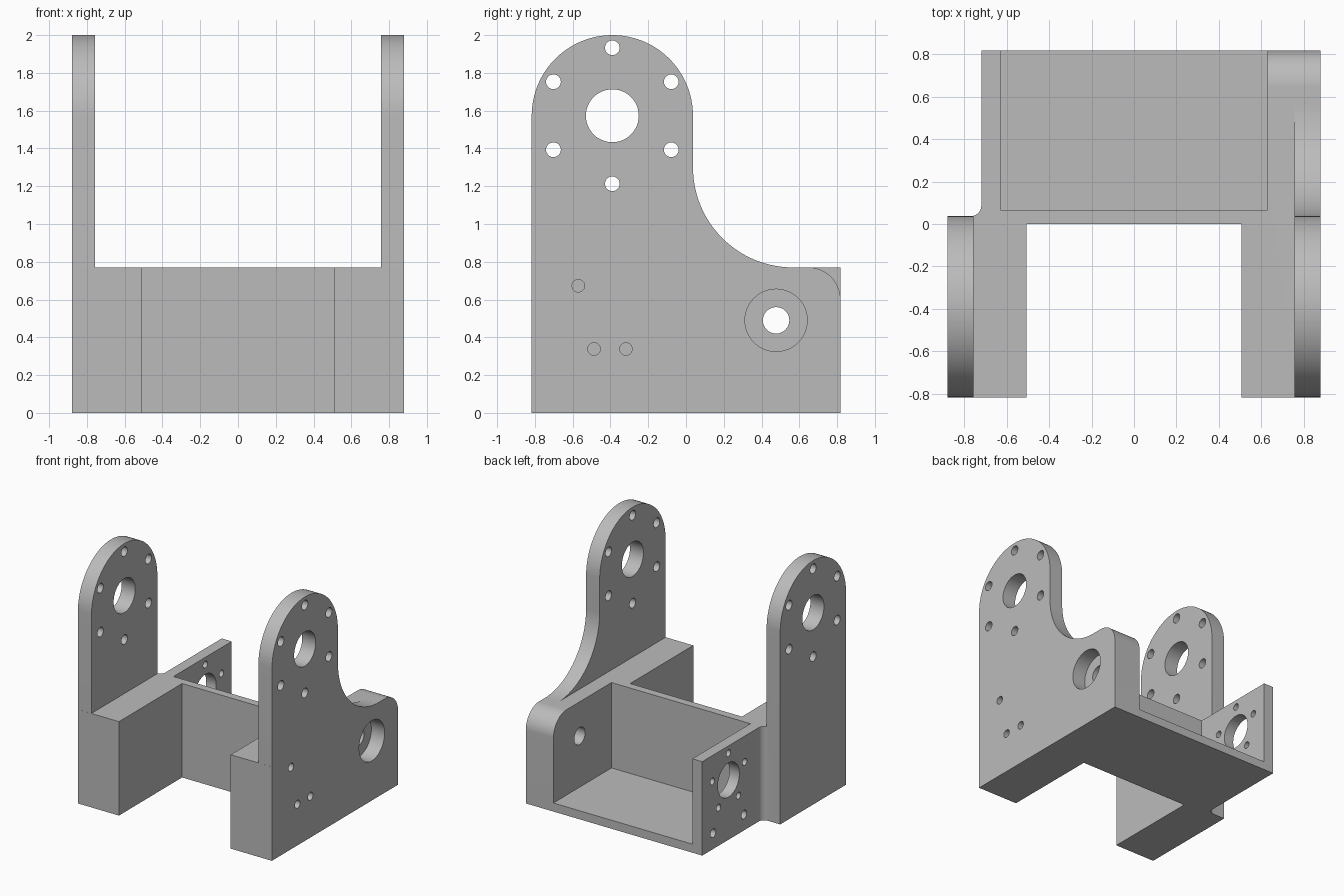
import bpy, bmesh
from math import sin, cos, radians, pi
from mathutils import Vector

cube = bpy.data.objects.get("Cube")
if cube:
    bpy.data.objects.remove(cube, do_unlink=True)

grey = bpy.data.materials.new("plain grey")
grey.use_nodes = True
colour = (0.5, 0.5, 0.5, 1)
grey.diffuse_color = colour
grey.node_tree.nodes["Principled BSDF"].inputs["Base Color"].default_value = colour


def arc(cx, cy, r, start, end, n=24):
    angles = [radians(start + (end - start) * i / n) for i in range(n + 1)]
    return [(cx + r * cos(a), cy + r * sin(a)) for a in angles]


def prism(name, points, axis, low, high):
    """Extrude a profile: axis 'z' takes (x, y) points, axis 'x' takes (y, z)."""
    place = (lambda p: (p[0], p[1], low)) if axis == 'z' else (lambda p: (low, p[0], p[1]))
    push = Vector((0, 0, high - low)) if axis == 'z' else Vector((high - low, 0, 0))
    bm = bmesh.new()
    face = bm.faces.new([bm.verts.new(place(p)) for p in points])
    grown = bmesh.ops.extrude_face_region(bm, geom=[face], use_keep_orig=True)
    bmesh.ops.translate(bm, vec=push,
                        verts=[v for v in grown["geom"] if isinstance(v, bmesh.types.BMVert)])
    bmesh.ops.recalc_face_normals(bm, faces=bm.faces)
    mesh = bpy.data.meshes.new(name)
    bm.to_mesh(mesh)
    bm.free()
    mesh.materials.append(grey)
    obj = bpy.data.objects.new(name, mesh)
    bpy.context.collection.objects.link(obj)
    return obj


def combine(target, other, operation):
    mod = target.modifiers.new(operation, 'BOOLEAN')
    mod.object, mod.operation, mod.solver = other, operation, 'EXACT'
    bpy.ops.object.select_all(action='DESELECT')
    bpy.context.view_layer.objects.active = target
    target.select_set(True)
    bpy.ops.object.modifier_apply(modifier=mod.name)
    bpy.data.objects.remove(other, do_unlink=True)


def drill(target, y, z, r, low, high, n=32):
    combine(target, prism("hole_cutter", arc(y, z, r, 0, 360 - 360 / n, n - 1), 'x', low, high),
            'DIFFERENCE')


FRONT, BACK, SIDE, DECK = -0.818, 0.818, 0.88, 0.77
PIVOT_Y, PIVOT_Z, ROUND = -0.39, 1.573, 0.427
EAR_BACK = PIVOT_Y + ROUND

# Base block with two front arms and a small fillet beside the right ear
plan = [(-SIDE, FRONT), (-0.507, FRONT), (-0.507, 0), (0.507, 0), (0.507, FRONT),
        (SIDE, FRONT), (SIDE, BACK), (-0.72, BACK)]
plan += arc(-0.77, EAR_BACK + 0.05, 0.05, 0, -90, 10) + [(-SIDE, EAR_BACK)]
frame = prism("bracket_frame", plan, 'z', 0, DECK)

# Rounded ears; the left one sweeps down into the rear wall
dome = arc(PIVOT_Y, PIVOT_Z, ROUND, 180, 0, 48)
right_ear = [(FRONT, 0)] + dome + [(EAR_BACK, 0)]
sweep = 0.53
left_ear = [(FRONT, 0)] + dome
left_ear += arc(EAR_BACK + sweep, DECK + sweep, sweep, 180, 270, 32) + [(BACK, DECK), (BACK, 0)]
combine(frame, prism("right_ear", right_ear, 'x', -SIDE, -0.757), 'UNION')
combine(frame, prism("left_ear", left_ear, 'x', 0.757, SIDE), 'UNION')

# Rear pocket, open at the top and back
pocket = [(-0.63, 0.065), (0.63, 0.065), (0.63, 1), (-0.63, 1)]
combine(frame, prism("pocket_cutter", pocket, 'z', 0.07, 1.0), 'DIFFERENCE')

# Rounded rear corner of the left wall
corner = arc(BACK - 0.17, DECK - 0.17, 0.17, 90, 0) + [(0.9, DECK - 0.17), (0.9, 0.85), (BACK - 0.17, 0.85)]
combine(frame, prism("corner_cutter", corner, 'x', 0.6, 0.95), 'DIFFERENCE')

# Pivot hole and ring of six bolt holes through both ears
drill(frame, PIVOT_Y, PIVOT_Z, 0.14, -1, 1, 48)
for i in range(6):
    a = pi / 2 + i * pi / 3
    drill(frame, PIVOT_Y + 0.36 * cos(a), PIVOT_Z + 0.36 * sin(a), 0.039, -1, 1)

# Stepped shaft hole in the left wall
AXLE_Y, AXLE_Z = 0.477, 0.49
drill(frame, AXLE_Y, AXLE_Z, 0.165, 0.76, 1, 48)
drill(frame, AXLE_Y, AXLE_Z, 0.07, 0.5, 1)

# Blind screw holes on the left arm
for y, z in [(-0.57, 0.673), (-0.487, 0.338), (-0.318, 0.338)]:
    drill(frame, y, z, 0.033, 0.68, 1)

# Motor hole, five screw holes and two lower holes in the right wall
drill(frame, AXLE_Y, AXLE_Z, 0.14, -1, -0.5, 48)
for i in range(5):
    a = pi / 2 + i * 2 * pi / 5
    drill(frame, AXLE_Y + 0.22 * cos(a), AXLE_Z + 0.22 * sin(a), 0.028, -1, -0.5)
for side in (-1, 1):
    drill(frame, AXLE_Y + side * 0.2, 0.13, 0.035, -1, -0.5)

bpy.ops.object.select_all(action='DESELECT')
bpy.context.view_layer.objects.active = frame
frame.select_set(True)
bpy.ops.object.shade_smooth_by_angle(angle=radians(30))
